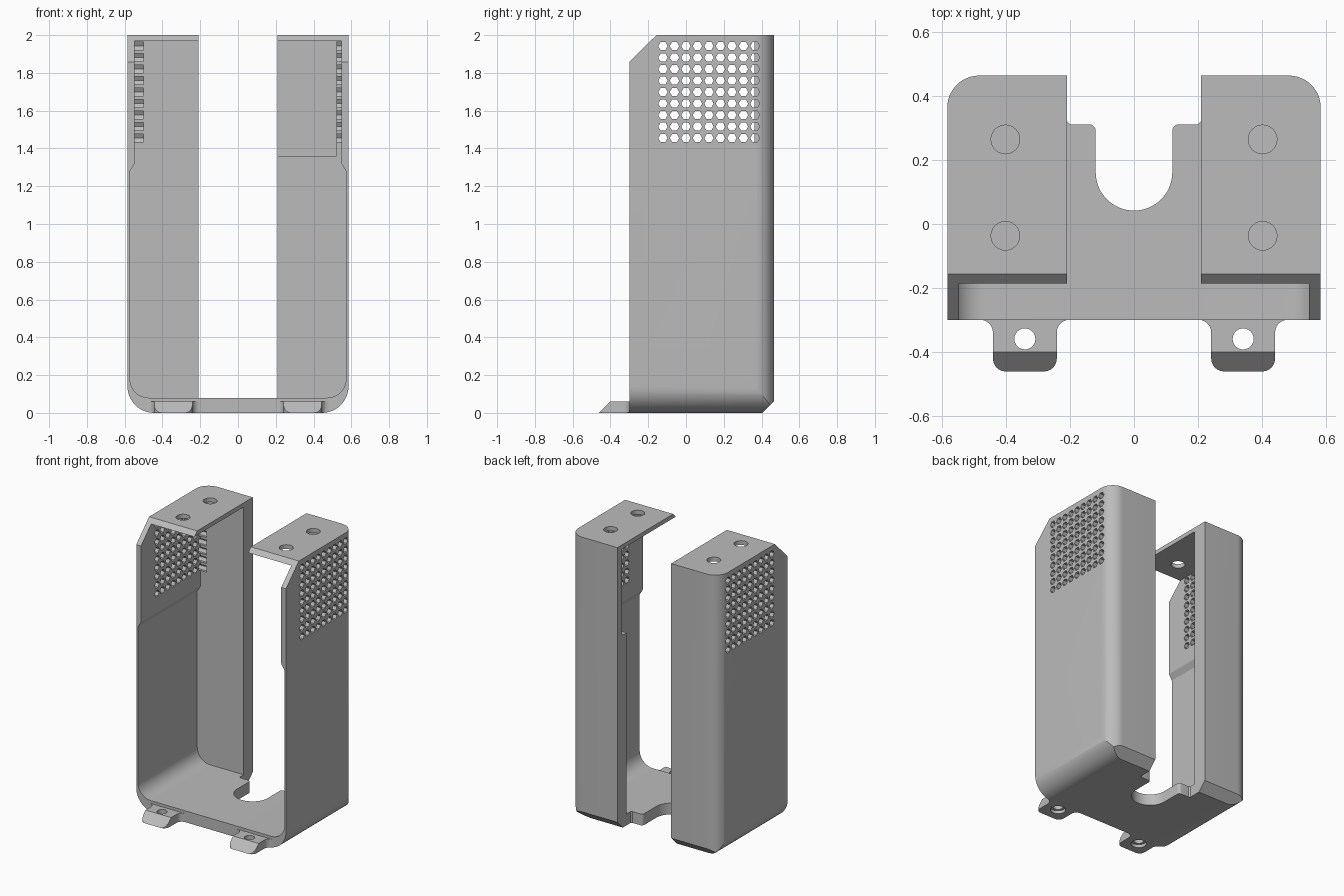
import bpy, bmesh
from math import cos, sin, radians
from mathutils import Vector

cube = bpy.data.objects.get("Cube")
if cube:
    bpy.data.objects.remove(cube, do_unlink=True)

grey = bpy.data.materials.new("plain_grey")
grey.use_nodes = True
grey.diffuse_color = (0.5, 0.5, 0.5, 1)
grey.node_tree.nodes["Principled BSDF"].inputs["Base Color"].default_value = (0.5, 0.5, 0.5, 1)

# Axis along which a profile is extruded -> mapping of (u, v, depth) to x, y, z
MAP = {"x": lambda u, v, d: (d, u, v),
       "y": lambda u, v, d: (u, d, v),
       "z": lambda u, v, d: (u, v, d)}


def arc(cx, cy, r, start, end, n=12):
    angles = [radians(start + (end - start) * i / n) for i in range(n + 1)]
    return [(cx + r * cos(a), cy + r * sin(a)) for a in angles]


def mirrored(half):
    """Close a profile drawn on the +u side by mirroring it."""
    return half + [(-u, v) for u, v in reversed(half)]


def prisms(name, profiles, axis, lo, hi):
    """One object made of straight extrusions of the given profiles."""
    bm = bmesh.new()
    for pts in profiles:
        base = [bm.verts.new(MAP[axis](u, v, lo)) for u, v in pts]
        face = bm.faces.new(base)
        out = bmesh.ops.extrude_face_region(bm, geom=[face])
        moved = [g for g in out["geom"] if isinstance(g, bmesh.types.BMVert)]
        bmesh.ops.translate(bm, verts=moved, vec=Vector(MAP[axis](0, 0, hi - lo)))
    bmesh.ops.recalc_face_normals(bm, faces=bm.faces)
    mesh = bpy.data.meshes.new(name)
    bm.to_mesh(mesh)
    bm.free()
    mesh.materials.append(grey)
    obj = bpy.data.objects.new(name, mesh)
    bpy.context.collection.objects.link(obj)
    return obj


def activate(obj):
    bpy.ops.object.select_all(action="DESELECT")
    obj.select_set(True)
    bpy.context.view_layer.objects.active = obj


def combine(obj, operation, other):
    """Apply a boolean and throw the helper away."""
    activate(obj)
    mod = obj.modifiers.new("cut", "BOOLEAN")
    mod.operation, mod.object, mod.solver = operation, other, "EXACT"
    bpy.ops.object.modifier_apply(modifier=mod.name)
    bpy.data.objects.remove(other, do_unlink=True)


def rect(u0, u1, v0, v1):
    return [(u0, v0), (u1, v0), (u1, v1), (u0, v1)]


def finish(obj):
    activate(obj)
    bpy.ops.object.shade_smooth_by_angle(angle=radians(25))


W, FRONT, BACK, GAP = 0.585, -0.30, 0.465, 0.21

# Outer body: front outline, plan and side outline intersected
outline = mirrored(arc(W - 0.14, 0.14, 0.14, -90, 0) + [(W, 2)])
body = prisms("bracket_body", [outline], "y", FRONT, 0.6)
plan = mirrored([(0.7, FRONT - 0.1), (0.7, FRONT), (W, FRONT)][2:]
                + arc(W - 0.1, BACK - 0.1, 0.1, 0, 90))
combine(body, "INTERSECT", prisms("plan", [plan], "z", -0.1, 2.1))
side = [(-0.4, -0.1), (0.305, -0.1), (BACK + 0.1, 0.16), (BACK + 0.1, 2.1),
        (-0.055, 2.1), (-0.4, 1.76)]
combine(body, "INTERSECT", prisms("side", [side], "x", -1, 1))

# Inside cavity, narrower behind the vent panels
cavity = mirrored(arc(0.472, 0.18, 0.1, -90, 0)
                  + [(0.572, 1.28), (0.548, 1.32), (0.548, 1.97)])
combine(body, "DIFFERENCE", prisms("cavity", [cavity], "y", -0.6, 0.362))

# Central gap between the two towers, and the cable slot in the floor
combine(body, "DIFFERENCE", prisms("gap", [rect(-GAP, GAP, -0.6, 0.6)], "z", 0.08, 2.2))
slot = mirrored([(GAP, 0.6), (GAP, 0.322), (0.2, 0.312)]
                + arc(0.14, 0.292, 0.02, 90, 180, 5)
                + arc(0, 0.162, 0.12, 0, -84, 14))
combine(body, "DIFFERENCE", prisms("slot", [slot], "z", -0.2, 0.3))

# Shallow recess inside the left tower's back wall
combine(body, "DIFFERENCE",
        prisms("recess", [rect(0.1, 0.521, 1.36, 1.97)], "y", 0.3, 0.412))

# Screw holes in the top plates
screws = [arc(x, y, 0.045, 0, 345, 23) for x in (-0.403, 0.403) for y in (-0.037, 0.265)]
combine(body, "DIFFERENCE", prisms("screws", screws, "z", 1.9, 2.1))

# Grid of hexagonal vents through both side walls
vents = [arc(-0.122 + 0.0609 * i, 1.455 + 0.0609 * j, 0.025, 0, 300, 5)
         for i in range(9) for j in range(9)]
for s in (-1, 1):
    lo, hi = sorted((s * 0.5, s * 0.7))
    combine(body, "DIFFERENCE", prisms("vents", vents, "x", lo, hi))
finish(body)

# Front mounting tabs: flared base, rounded sloping nose, screw hole
for s, label in ((1, "left"), (-1, "right")):
    half = (arc(0.14, -0.34, 0.04, 90, 180, 6)
            + arc(0.06, -0.422, 0.04, 0, -90, 6))
    shape = [(u + s * 0.342, v) for u, v in mirrored(half)]
    tab = prisms(label + "_mounting_tab", [shape], "z", 0, 0.06)
    nose = [(-0.462, 0), (-0.462, -0.1), (-0.2, -0.1), (-0.2, 0.1), (-0.36, 0.1)]
    combine(tab, "INTERSECT", prisms("nose", [nose], "x", -1, 1))
    combine(tab, "INTERSECT", prisms("trim", [outline], "y", -0.6, 0))
    for r, top in ((0.033, 0.2), (0.05, 0.022)):
        hole = arc(s * 0.342, -0.36, r, 0, 345, 23)
        combine(tab, "DIFFERENCE", prisms("hole", [hole], "z", -0.1, top))
    finish(tab)
